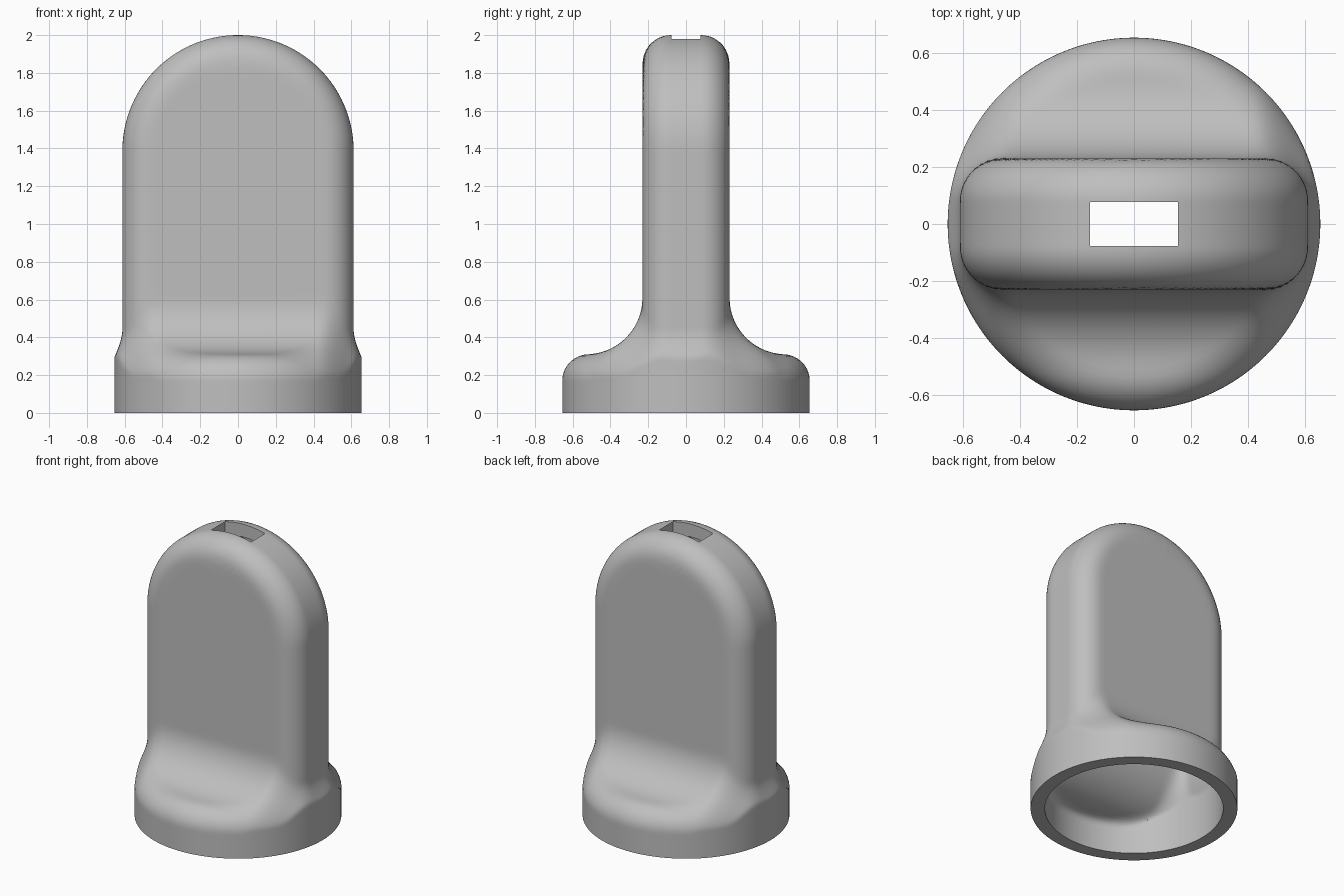
import bpy, bmesh, math

cube = bpy.data.objects.get("Cube")
if cube:
    bpy.data.objects.remove(cube, do_unlink=True)

BASE_R, BASE_TOP, BASE_ROUND = 0.655, 0.31, 0.14
HALF_W, HALF_D, EDGE, ARC_Z = 0.612, 0.23, 0.15, 1.388
WALL = 0.09
SEGMENTS = 192


def rounded(u, v, r):
    """Distance to the corner of two half spaces rounded with radius r."""
    u, v = u + r, v + r
    return min(max(u, v), 0) + math.hypot(max(u, 0), max(v, 0)) - r


def shape(x, y, z):
    """Distance to the arched grip, filleted into the round base."""
    arch = math.hypot(x, max(z - ARC_Z, 0)) - HALF_W
    grip = rounded(arch, abs(y) - HALF_D, EDGE)
    side = math.hypot(x, y) - BASE_R
    base = rounded(side, z - BASE_TOP, BASE_ROUND)
    # The fillet tightens towards the narrow ends of the grip
    t = min(max((abs(x) - 0.42) / 0.18, 0), 1)
    fillet = 0.3 - 0.15 * t * t * (3 - 2 * t)
    blend = max(fillet, min(grip, base)) - math.hypot(
        max(fillet - grip, 0), max(fillet - base, 0))
    return max(blend, side)


def surface_point(height, elevation, azimuth, offset):
    """Walk out from the axis to the surface."""
    dx = math.cos(elevation) * math.cos(azimuth)
    dy = math.cos(elevation) * math.sin(azimuth)
    dz = math.sin(elevation)
    low, high = 0.0, 1.5
    for _ in range(24):
        mid = (low + high) / 2
        if shape(dx * mid, dy * mid, height + dz * mid) < -offset:
            low = mid
        else:
            high = mid
    return dx * low, dy * low, height + dz * low


# Ring layout: base wall, shoulder fan, grip sides, top fan
quarter = math.pi / 4
rows = [(0.02 * i, 0) for i in range(5)]
rows += [(0.1, quarter * i / 30) for i in range(30)]
rows += [(0.1 + i / 40, quarter) for i in range(40)]
rows += [(1.1, quarter * (1 + i / 28)) for i in range(28)]

bm = bmesh.new()


def bridge(a, b):
    for i in range(SEGMENTS):
        j = (i + 1) % SEGMENTS
        bm.faces.new((a[i], a[j], b[j], b[i]))


def skin(offset):
    """Stack the rings of one skin, close its top and return the bottom ring."""
    rings = [[bm.verts.new(surface_point(h, e, math.tau * i / SEGMENTS, offset))
              for i in range(SEGMENTS)] for h, e in rows]
    for a, b in zip(rings, rings[1:]):
        bridge(a, b)
    top = bm.verts.new(surface_point(1.1, math.pi / 2, 0, offset))
    last = rings[-1]
    for i in range(SEGMENTS):
        bm.faces.new((last[i], last[(i + 1) % SEGMENTS], top))
    return rings[0]


# Hollow body with a flat bottom rim
bridge(skin(0), skin(WALL))
bmesh.ops.recalc_face_normals(bm, faces=bm.faces[:])
mesh = bpy.data.meshes.new("hollow_grip_cap")
bm.to_mesh(mesh)
bm.free()
body = bpy.data.objects.new("hollow_grip_cap", mesh)
bpy.context.collection.objects.link(body)

grey = bpy.data.materials.new("plain_grey")
grey.use_nodes = True
colour = (0.52, 0.52, 0.52, 1)
grey.diffuse_color = colour
grey.node_tree.nodes["Principled BSDF"].inputs["Base Color"].default_value = colour
mesh.materials.append(grey)

# Rectangular slot through the top
bpy.ops.mesh.primitive_cube_add(size=1, location=(0, 0, 2))
cutter = bpy.context.object
cutter.name = "slot_cutter"
cutter.scale = (0.31, 0.156, 0.5)
cutter.hide_render = True
cutter.data.materials.append(grey)
cut = body.modifiers.new("slot", "BOOLEAN")
cut.operation = "DIFFERENCE"
cut.solver = "EXACT"
cut.object = cutter

bpy.ops.object.select_all(action="DESELECT")
body.select_set(True)
bpy.context.view_layer.objects.active = body
bpy.ops.object.modifier_apply(modifier=cut.name)
bpy.data.objects.remove(cutter, do_unlink=True)
bpy.ops.object.shade_smooth_by_angle(angle=math.radians(35))
